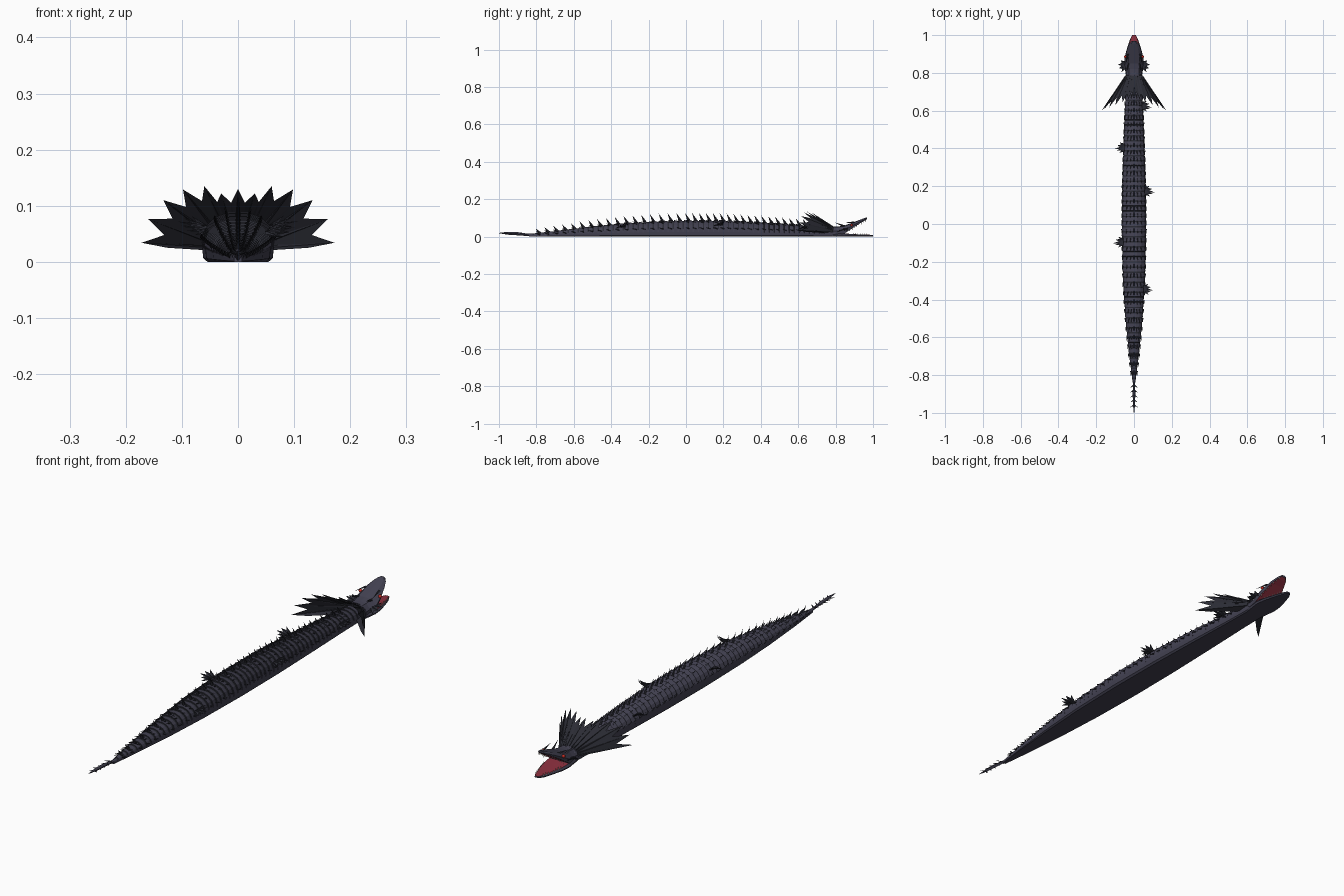
import bpy, math, random
from mathutils import Vector

random.seed(4)
cube = bpy.data.objects.get("Cube")
if cube:
    bpy.data.objects.remove(cube)


def material(name, r, g, b):
    m = bpy.data.materials.new(name)
    m.use_nodes = True
    m.diffuse_color = (r, g, b, 1)
    m.node_tree.nodes["Principled BSDF"].inputs["Base Color"].default_value = (r, g, b, 1)
    return m


HIDE = material("slate hide", 0.055, 0.053, 0.083)
DARK = material("dark fin", 0.024, 0.025, 0.035)
RED = material("mouth red", 0.27, 0.03, 0.05)
EYE = material("eye red", 0.6, 0.03, 0.02)
BONE = material("tooth white", 0.7, 0.66, 0.55)


def build(name, verts, faces, *mats):
    mesh = bpy.data.meshes.new(name)
    mesh.from_pydata([tuple(v) for v in verts], [], faces)
    for m in mats:
        mesh.materials.append(m)
    mesh.update()
    ob = bpy.data.objects.new(name, mesh)
    bpy.context.collection.objects.link(ob)
    return ob


def loft(name, rings, *mats):
    n = len(rings[0])
    verts = [v for ring in rings for v in ring]
    faces = [(i * n + k, i * n + (k + 1) % n, (i + 1) * n + (k + 1) % n, (i + 1) * n + k)
             for i in range(len(rings) - 1) for k in range(n)]
    faces += [tuple(range(n))[::-1], tuple(range(len(verts) - n, len(verts)))]
    return build(name, verts, faces, *mats)


def lerp(table, y):
    for a, b in zip(table, table[1:]):
        if y <= b[0]:
            t = (y - a[0]) / (b[0] - a[0])
            return [p + (q - p) * t for p, q in zip(a[1:], b[1:])]
    return table[-1][1:]


class Spikes:
    """Collects four-sided spikes and membranes into one mesh."""
    def __init__(self):
        self.v, self.f = [], []

    def spike(self, base, tip, long, thin, axis):
        base, tip, axis = Vector(base), Vector(tip), Vector(axis)
        side = (tip - base).cross(axis).normalized() * thin
        n = len(self.v)
        self.v += [base + axis * long, base + side, base - axis * long, base - side, tip]
        self.f += [(n + k, n + (k + 1) % 4, n + 4) for k in range(4)]

    def fan(self, bases, tips, notch, thick):
        for b, t in zip(bases, tips):
            d = (Vector(t) - Vector(b)).normalized()
            self.spike(b, t, thick, thick, d.orthogonal().normalized())
        for i in range(len(tips) - 1):
            a, b, c, d = (Vector(p) for p in (bases[i], bases[i + 1], tips[i], tips[i + 1]))
            valley = ((a + b) / 2).lerp((c + d) / 2, notch)
            n = len(self.v)
            self.v += [a, c, valley, d, b]
            self.f += [(n, n + 1, n + 2), (n, n + 2, n + 4), (n + 4, n + 2, n + 3)]

    def done(self, name, mat):
        return build(name, self.v, self.f, mat)


# Body: half width and height along its length
BODY = [(-0.84, 0.007, 0.014), (-0.7, 0.025, 0.03), (-0.5, 0.045, 0.055),
        (-0.3, 0.058, 0.074), (-0.05, 0.064, 0.086), (0.2, 0.062, 0.085),
        (0.45, 0.054, 0.073), (0.65, 0.046, 0.06), (0.82, 0.042, 0.052)]
HALF = [(0.85, 0), (0.97, 0.08), (1, 0.3), (0.97, 0.48), (0.85, 0.7), (0.6, 0.88), (0.25, 0.98)]
SECTION = HALF + [(-x, z) for x, z in reversed(HALF)]


def body_ring(y, flare):
    w, h = lerp(BODY, y)
    return [(x * w * (1 + flare * (z > 0.4)), y, z * h * (1 + flare * (z > 0.4))) for x, z in SECTION]


# Overlapping back bands, each flared toward the tail
BANDS = 62
step = 1.66 / BANDS
rings = []
for i in range(BANDS):
    y = -0.84 + i * step
    rings += [body_ring(y, 0.06), body_ring(y + step * 0.72, 0.0), body_ring(y + step * 0.98, 0.0)]
body = loft("body", rings, HIDE, DARK)
for p in body.data.polygons:
    if p.center.z > 0.45 * lerp(BODY, p.center.y)[1] and (p.index // len(SECTION)) % 3 != 0:
        p.material_index = 1 if p.index < len(SECTION) * (len(rings) - 1) else 0

# Dorsal spines and the small scutes along the flanks
spines, scutes = Spikes(), Spikes()
y = -0.78
while y < 0.7:
    w, h = lerp(BODY, y)
    s = 0.018 + 0.3 * h
    spines.spike((0, y, h * 0.93), (0, y - 0.024, h + s * 0.95), 0.011, 0.005, (0, 1, 0))
    for side in (-1, 1):
        for x, z in ((0.28, 0.97), (0.6, 0.88), (0.97, 0.5)):
            scutes.spike((side * x * w, y, z * h), (side * (x * w + 0.004), y - 0.025, z * h + 0.007),
                         0.004, 0.006, (0, 0, 1))
    y += 0.047 - 0.01 * (y > 0)
spines.done("dorsal_spines", DARK)
scutes.done("flank_scutes", DARK)

# Small fins, alternating along the sides
side_fins = Spikes()
for k, y in enumerate((0.63, 0.41, 0.18, -0.09, -0.34)):
    s = 1 if k % 2 == 0 else -1
    w, h = lerp(BODY, y)
    bases = [(s * w * 0.9, y + 0.012 - 0.008 * j, h * 0.74) for j in range(5)]
    tips = [(s * (w + r), y + dy, h * 0.74 + dz) for r, dy, dz in
            ((0.02, 0.022, 0.02), (0.034, 0.006, 0.016), (0.046, -0.012, 0.01),
             (0.036, -0.02, 0.0), (0.022, -0.034, -0.008))]
    side_fins.fan(bases, tips, 0.55, 0.004)
side_fins.done("side_fins", DARK)

# Neck frill: a backward cone of ribs and webbing
TIPS = [(0.172, 0.6, 0.034), (0.16, 0.605, 0.076), (0.133, 0.615, 0.11), (0.098, 0.63, 0.129),
        (0.06, 0.645, 0.135), (0.03, 0.66, 0.122)]
tips = TIPS + [(0, 0.67, 0.13)] + [(-x, y, z) for x, y, z in reversed(TIPS)]
bases = []
for i in range(len(tips)):
    a = math.pi * i / (len(tips) - 1)
    bases.append((0.043 * math.cos(a), 0.785, 0.026 + 0.027 * math.sin(a)))
frill = Spikes()
frill.fan(bases, tips, 0.72, 0.0045)
for s in (-1, 1):
    # lower web edge of the frill
    n = len(frill.v)
    frill.v += [(s * 0.043, 0.785, 0.026), (s * 0.172, 0.6, 0.034), (s * 0.125, 0.645, 0.025), (s * 0.044, 0.73, 0.02)]
    frill.f.append((n, n + 1, n + 2, n + 3))
frill.done("neck_frill", DARK)

# Cheek fins
cheeks = Spikes()
for s in (-1, 1):
    cheeks.fan([(s * 0.046, 0.86 - 0.012 * j, 0.035) for j in range(4)],
               [(s * 0.07, 0.865, 0.05), (s * 0.084, 0.843, 0.045), (s * 0.08, 0.825, 0.034), (s * 0.066, 0.805, 0.022)],
               0.6, 0.004)
    cheeks.spike((s * 0.03, 0.85, 0.055), (s * 0.042, 0.795, 0.075), 0.006, 0.006, (1, 0, 0))
cheeks.done("cheek_fins", DARK)


# Head and open jaws: y, half width, bottom, top
def jaw_rings(stations, crown):
    return [[(w * 0.92, y, a), (w, y, a + (b - a) * 0.45), (w * crown, y, b - (b - a) * 0.06), (0, y, b),
             (-w * crown, y, b - (b - a) * 0.06), (-w, y, a + (b - a) * 0.45), (-w * 0.92, y, a)]
            for y, w, a, b in stations]


UPPER = [(0.77, 0.042, 0.006, 0.053), (0.82, 0.045, 0.012, 0.055), (0.85, 0.052, 0.018, 0.06),
         (0.885, 0.048, 0.042, 0.073), (0.93, 0.035, 0.071, 0.09), (0.955, 0.024, 0.085, 0.1), (0.968, 0.012, 0.094, 0.103)]
LOWER = [(0.78, 0.042, 0, 0.02), (0.85, 0.052, 0, 0.017), (0.89, 0.048, 0, 0.014),
         (0.94, 0.034, 0, 0.011), (0.98, 0.02, 0, 0.01), (1.0, 0.009, 0.002, 0.009)]
upper = loft("upper_jaw", jaw_rings(UPPER, 0.6), HIDE, RED)
lower = loft("lower_jaw", jaw_rings(LOWER, 0.88), HIDE, RED)
for p in upper.data.polygons:
    if p.index % 7 == 6 and p.center.y > 0.83 and p.index < 42:
        p.material_index = 1
for p in lower.data.polygons:
    if p.index % 7 in (2, 3) and p.center.y > 0.85 and p.index < 35:
        p.material_index = 1

# Teeth along both jaws
teeth = Spikes()
for s in (-1, 1):
    for i in range(8):
        y = 0.875 + 0.012 * i
        w, a, b = lerp(UPPER, y)
        teeth.spike((s * w * 0.87, y, a + 0.001), (s * w * 0.85, y + 0.003, a - 0.011), 0.002, 0.002, (0, 1, 0))
        y += 0.02
        w, a, b = lerp(LOWER, y)
        teeth.spike((s * w * 0.86, y, b - 0.001), (s * w * 0.84, y, b + 0.009), 0.002, 0.002, (0, 1, 0))
teeth.done("teeth", BONE)

# Eyes with brow ridges
brows = Spikes()
for s, side in ((1, "left"), (-1, "right")):
    bpy.ops.mesh.primitive_uv_sphere_add(segments=10, ring_count=6, radius=0.007, location=(s * 0.046, 0.885, 0.062))
    eye = bpy.context.object
    eye.name = side + "_eye"
    eye.data.materials.append(EYE)
    bpy.ops.object.shade_smooth()
    brows.spike((s * 0.033, 0.9, 0.077), (s * 0.047, 0.84, 0.075), 0.006, 0.004, (1, 0, 0))
brows.done("brow_ridges", DARK)

# Tail blade with barbs
TAIL = [(-1.0, 0.001, 0.018, 0.02), (-0.95, 0.006, 0.01, 0.026), (-0.9, 0.007, 0.007, 0.024),
        (-0.86, 0.006, 0.004, 0.018), (-0.82, 0.007, 0.0, 0.016)]
loft("tail_blade", [[(w, y, (a + b) / 2), (0, y, b), (-w, y, (a + b) / 2), (0, y, a)] for y, w, a, b in TAIL], HIDE)
barbs = Spikes()
for i in range(5):
    y = -0.855 - 0.026 * i
    for s in (-1, 1):
        barbs.spike((s * 0.003, y, 0.015), (s * 0.021, y - 0.012, 0.018), 0.005, 0.003, (0, 1, 0))
barbs.done("tail_barbs", DARK)
